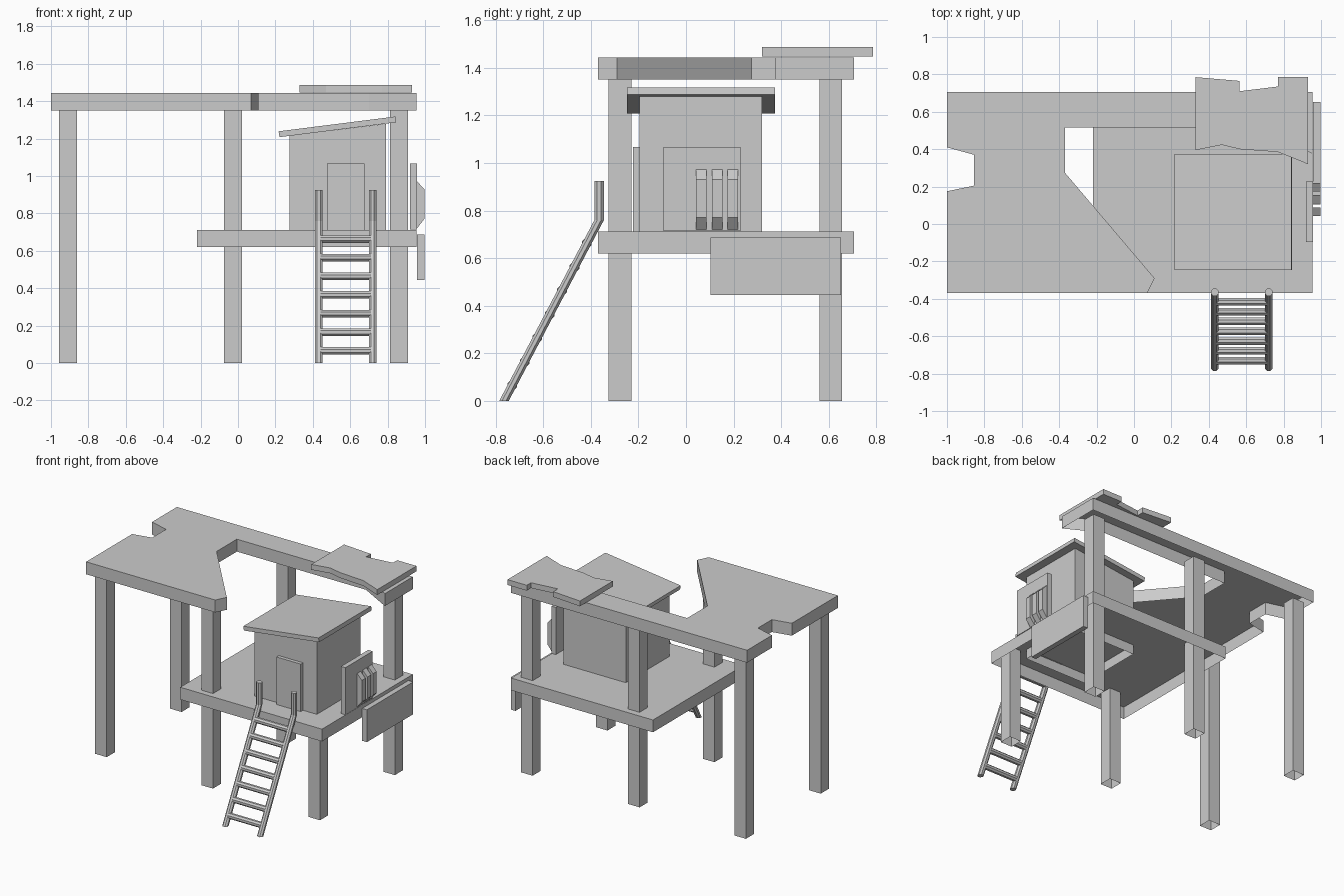
import bpy, bmesh, math
from mathutils import Vector

if "Cube" in bpy.data.objects:
    bpy.data.objects.remove(bpy.data.objects["Cube"])


def add_object(name, bm):
    bmesh.ops.recalc_face_normals(bm, faces=bm.faces)
    me = bpy.data.meshes.new(name)
    bm.to_mesh(me)
    bm.free()
    ob = bpy.data.objects.new(name, me)
    bpy.context.collection.objects.link(ob)
    return ob


def loft(name, rings, cap_start=True):
    """Join equal-length rings of 3D points; cap the ends."""
    bm = bmesh.new()
    vs = [[bm.verts.new(p) for p in r] for r in rings]
    n = len(vs[0])
    for a, b in zip(vs, vs[1:]):
        for i in range(n):
            j = (i + 1) % n
            bm.faces.new((a[i], a[j], b[j], b[i]))
    bm.faces.new(vs[-1])
    if cap_start:
        bm.faces.new(vs[0][::-1])
    return add_object(name, bm)


def slab(name, pts, z0, z1, bottom=True, slope=0.0):
    """Vertical prism; slope tilts the top along x."""
    return loft(name, [[(x, y, z0) for x, y in pts],
                       [(x, y, z1 + slope * (x - pts[0][0])) for x, y in pts]], bottom)


def rect(x0, x1, y0, y1):
    return [(x0, y0), (x1, y0), (x1, y1), (x0, y1)]


def along_y(name, pts, y0, y1):
    """Front (x, z) profile extruded along y."""
    return loft(name, [[(x, y, z) for x, z in pts] for y in (y0, y1)])


# Upper canopy with irregular cut-outs, open underneath
canopy = [(-1, -.37), (.07, -.37), (.11, -.29), (-.37, .275), (-.37, .515),
          (.70, .515), (.955, .375), (.955, .705), (-1, .705),
          (-1, .41), (-.855, .37), (-.855, .205), (-1, .175)]
slab("canopy", canopy, 1.35, 1.443, bottom=False)

# Ragged patch lying on the canopy
patch = [(.33, .395), (.47, .423), (.565, .4), (.77, .385), (.93, .32),
         (.93, .785), (.77, .785), (.77, .735), (.565, .71), (.565, .765), (.33, .785)]
slab("canopy_patch", patch, 1.447, 1.487)

# Lower deck, open underneath
slab("deck", rect(-.22, .955, -.37, .705), .62, .712, bottom=False)

# Support posts; the front right one stops at the deck
for x, label in ((-.908, "left"), (-.027, "middle"), (.86, "right")):
    for y, side in ((-.278, "front"), (.608, "back")):
        top = .71 if (label, side) == ("right", "front") else 1.355
        slab(f"{side}_{label}_post", rect(x - .048, x + .048, y - .048, y + .048),
             0, top, bottom=False)

# Cabin with sloping top, door and tilted roof plate
slab("cabin", rect(.275, .79, -.195, .32), .64, 1.215, bottom=False, slope=.125)
slab("door", rect(.475, .675, -.222, -.19), .71, 1.068)
along_y("cabin_roof", [(.222, 1.208), (.845, 1.287), (.841, 1.318), (.217, 1.239)], -.247, .375)

# Rack board with three hooks on the right side
slab("rack_board", rect(.92, .957, -.095, .228), .715, 1.068)
for i, y in enumerate((.065, .132, .197)):
    along_y(f"rack_hook_{i + 1}",
            [(.957, .72), (.996, .77), (.996, .93), (.957, .972)], y - .022, y + .022)

# Sign hanging from the deck edge
slab("side_sign", rect(.957, .996, .103, .652), .445, .687)

# Ladder rails: leaning, then upright at the top
octagon = [(.0217 * math.cos(math.radians(22.5 + 45 * i)),
            .0217 * math.sin(math.radians(22.5 + 45 * i))) for i in range(8)]
for x, label in ((.432, "left"), (.72, "right")):
    path = [(-.765, 0), (-.365, .76), (-.365, .925)]
    loft(f"{label}_ladder_rail",
         [[(x + a, y + b, z) for a, b in octagon] for y, z in path])

# Ladder rungs
for i in range(7):
    z = .065 + i * .0997
    c = Vector((0, -.765 + z * .526, z))
    loft(f"ladder_rung_{i + 1}",
         [[(x, c.y + a, c.z + b) for a, b in octagon] for x in (.44, .712)])
